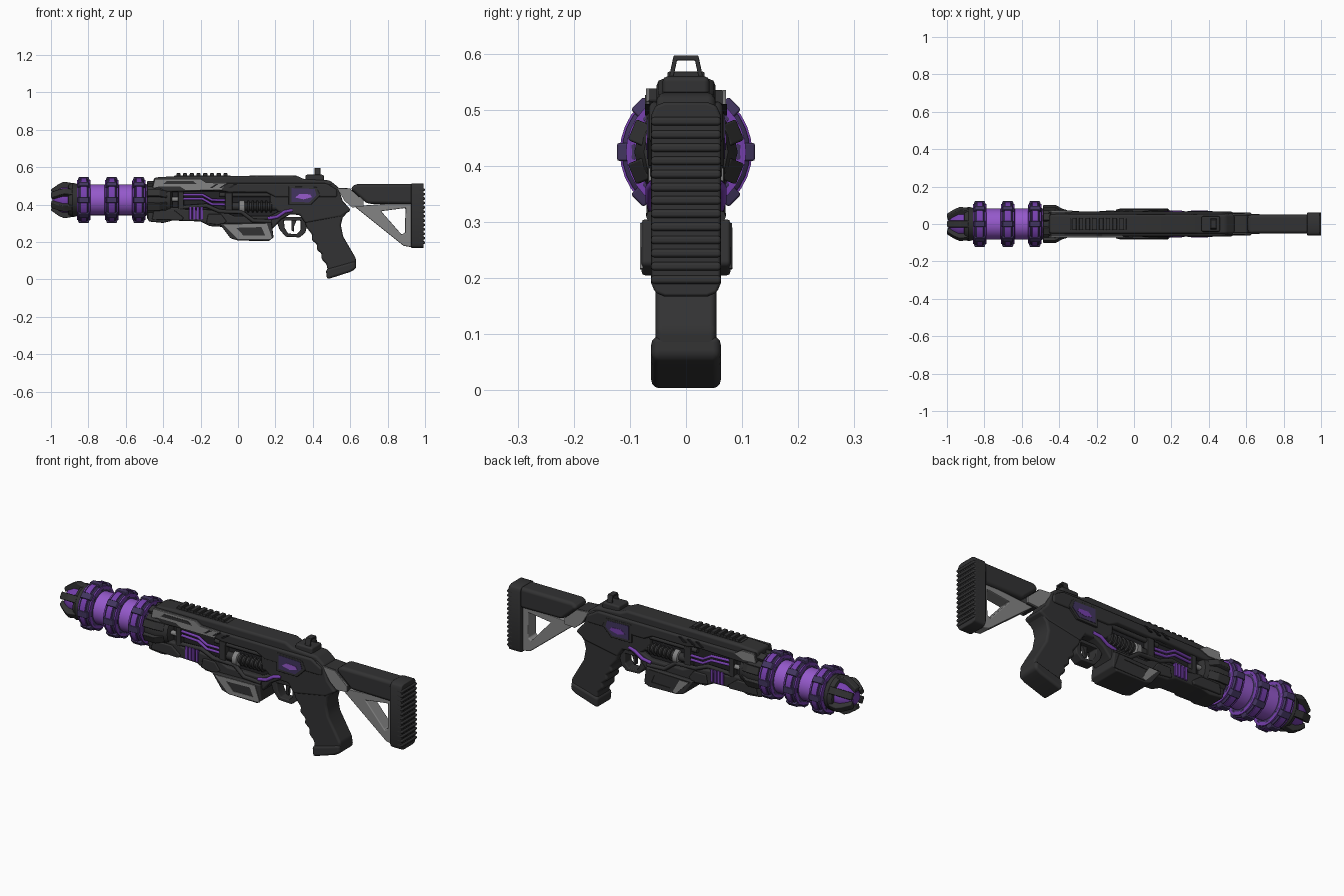
import bpy, bmesh, math

CZ = 0.425  # height of the barrel axis


def material(name, rgb):
    m = bpy.data.materials.new(name)
    m.diffuse_color = (*rgb, 1)
    return m


DARK = material("dark_gunmetal", (0.032, 0.032, 0.033))
BLACK = material("black_recess", (0.017, 0.017, 0.019))
GREY = material("light_grey", (0.23, 0.23, 0.23))
GLOW = material("bright_purple", (0.30, 0.10, 0.60))
PURPLE = material("purple", (0.18, 0.05, 0.42))
DEEP = material("deep_purple", (0.055, 0.036, 0.115))


def finish(name, bm, mat, bevel=0.0, segments=2):
    bmesh.ops.recalc_face_normals(bm, faces=bm.faces)
    me = bpy.data.meshes.new(name)
    bm.to_mesh(me)
    bm.free()
    me.materials.append(mat)
    ob = bpy.data.objects.new(name, me)
    bpy.context.collection.objects.link(ob)
    bpy.ops.object.select_all(action='DESELECT')
    ob.select_set(True)
    bpy.context.view_layer.objects.active = ob
    bpy.ops.object.shade_smooth_by_angle(angle=math.radians(35))
    if bevel:
        b = ob.modifiers.new("bevel", 'BEVEL')
        b.width, b.segments, b.limit_method = bevel, segments, 'ANGLE'
        b.harden_normals = True
    return ob


def sweep(bm, outer, inner, place):
    """Extrude a profile, with an optional matching hole; place(u, v, end) gives the point."""
    n = len(outer)
    rows = [[bm.verts.new(place(*p, e)) for p in loop] for e in (0, 1)
            for loop in ([outer, inner] if inner else [outer])]
    half = len(rows) // 2
    for k in range(half):
        for i in range(n):
            j = (i + 1) % n
            bm.faces.new((rows[k][i], rows[k][j], rows[k + half][j], rows[k + half][i]))
    for e in (0, 1):
        if inner:
            a, b = rows[e * 2], rows[e * 2 + 1]
            for i in range(n):
                j = (i + 1) % n
                bm.faces.new((a[i], a[j], b[j], b[i]))
        else:
            bm.faces.new(rows[e])


def prism(name, pts, y0, y1, mat, bevel=0.006, inner=None, segments=2):
    bm = bmesh.new()
    sweep(bm, pts, inner, lambda x, z, e: (x, (y0, y1)[e], z))
    return finish(name, bm, mat, bevel, segments)


def cross(name, pts, x0, x1, mat, bevel=0.006, inner=None):
    bm = bmesh.new()
    sweep(bm, pts, inner, lambda y, z, e: ((x0, x1)[e], y, z))
    return finish(name, bm, mat, bevel)


def box(name, x0, x1, y0, y1, z0, z1, mat, bevel=0.004):
    return prism(name, [(x0, z0), (x1, z0), (x1, z1), (x0, z1)], y0, y1, mat, bevel)


def lathe(name, prof, mat, steps=32, y=0, z=CZ):
    bm = bmesh.new()
    rings = [[bm.verts.new((x, y + r * math.sin(2 * math.pi * i / steps),
                            z + r * math.cos(2 * math.pi * i / steps)))
              for i in range(steps)] for x, r in prof]
    for a, b in zip(rings, rings[1:]):
        for i in range(steps):
            j = (i + 1) % steps
            bm.faces.new((a[i], a[j], b[j], b[i]))
    bm.faces.new(rings[0])
    bm.faces.new(rings[-1])
    return finish(name, bm, mat)


def radial(name, pts, half, count, mat, bevel=0.003, turn=0.0):
    """Plates with an (x, radius) profile repeated around the barrel axis."""
    bm = bmesh.new()
    for k in range(count):
        a = 2 * math.pi * k / count + turn
        s, c = math.sin(a), math.cos(a)
        sweep(bm, pts, None, lambda x, r, e: (
            x, r * s + (2 * e - 1) * half * c, CZ + r * c - (2 * e - 1) * half * s))
    return finish(name, bm, mat, bevel)


def tube(name, pts, r, mat):
    cu = bpy.data.curves.new(name, 'CURVE')
    cu.dimensions, cu.bevel_depth, cu.bevel_resolution = '3D', r, 2
    sp = cu.splines.new('POLY')
    sp.points.add(len(pts) - 1)
    for p, q in zip(sp.points, pts):
        p.co = (*q, 1)
    cu.use_fill_caps = True
    cu.materials.append(mat)
    ob = bpy.data.objects.new(name, cu)
    bpy.context.collection.objects.link(ob)


# Muzzle: glowing core, base collar and tapering claws
lathe("muzzle_core", [(-0.992, 0.03), (-0.975, 0.052), (-0.94, 0.07), (-0.86, 0.072)], PURPLE, 16)
lathe("muzzle_collar", [(-0.915, 0.055), (-0.905, 0.082), (-0.885, 0.092), (-0.855, 0.085), (-0.85, 0.07)], DARK)
radial("muzzle_claws", [(-0.87, 0.05), (-0.87, 0.088), (-0.93, 0.098), (-0.96, 0.084), (-1.0, 0.056),
                        (-0.995, 0.032), (-0.95, 0.05)], 0.018, 6, DARK, 0.005)

# Energy chamber with three ribbed coils
lathe("energy_chamber", [(-0.87, 0.082), (-0.47, 0.082)], GLOW)
for cx in (-0.825, -0.675, -0.53):
    lathe("coil_ring", [(cx - 0.038, 0.08), (cx - 0.034, 0.1), (cx - 0.02, 0.114),
                        (cx + 0.02, 0.114), (cx + 0.034, 0.1), (cx + 0.038, 0.08)], DEEP)
    lathe("coil_band", [(cx - 0.016, 0.1), (cx - 0.014, 0.118), (cx + 0.014, 0.118), (cx + 0.016, 0.1)], PURPLE)
    for d in (-0.031, 0.031):
        lathe("coil_rim", [(cx + d - 0.005, 0.09), (cx + d - 0.004, 0.107),
                           (cx + d + 0.004, 0.107), (cx + d + 0.005, 0.09)], PURPLE)
    radial("coil_clamps", [(cx - 0.038, 0.09), (cx - 0.026, 0.123), (cx + 0.026, 0.123), (cx + 0.038, 0.09)],
           0.016, 8, DEEP, 0.004)

# Barrel collar and its clamps
lathe("barrel_collar", [(-0.49, 0.07), (-0.485, 0.09), (-0.42, 0.092), (-0.36, 0.075), (-0.35, 0.05)], DARK, 16)
radial("collar_clamps", [(-0.49, 0.07), (-0.485, 0.104), (-0.42, 0.104), (-0.38, 0.08), (-0.38, 0.06)],
       0.02, 8, DARK, 0.004, math.pi / 8)

# Receiver: recessed core, upper cover, shoulders, rear body
box("inner_core", -0.45, 0.24, -0.034, 0.034, 0.33, 0.5, BLACK)
prism("upper_cover", [(-0.46, 0.475), (-0.45, 0.545), (-0.34, 0.552), (0.31, 0.556), (0.35, 0.538),
                      (0.49, 0.53), (0.54, 0.49), (0.54, 0.46)], -0.053, 0.053, DARK, 0.014)
prism("cover_shoulder", [(-0.46, 0.465), (-0.455, 0.515), (0.47, 0.515), (0.53, 0.48), (0.53, 0.44),
                         (0.2, 0.44), (0.15, 0.465), (-0.05, 0.465), (-0.1, 0.475)], -0.066, 0.066, DARK, 0.01)
prism("rear_body", [(0.17, 0.4), (0.17, 0.5), (0.5, 0.51), (0.54, 0.48), (0.56, 0.42), (0.605, 0.37),
                    (0.55, 0.335), (0.36, 0.3), (0.33, 0.345), (0.23, 0.35)], -0.058, 0.058, DARK, 0.012)
prism("lower_handguard", [(-0.485, 0.37), (-0.48, 0.31), (-0.4, 0.302), (-0.35, 0.315), (-0.2, 0.31),
                          (-0.15, 0.285), (0.18, 0.265), (0.23, 0.32), (0.3, 0.36), (0.24, 0.375),
                          (0.17, 0.34), (-0.02, 0.34), (-0.08, 0.365), (-0.18, 0.375), (-0.28, 0.375),
                          (-0.32, 0.385), (-0.45, 0.39)], -0.06, 0.06, DARK, 0.01)

# Top rail and rear sight
box("rail_base", -0.34, -0.04, -0.03, 0.03, 0.54, 0.557, DARK)
for i in range(8):
    x = -0.33 + i * 0.036
    box("rail_tooth", x, x + 0.022, -0.033, 0.033, 0.553, 0.568, DARK, 0.003)
box("sight_base", 0.36, 0.46, -0.042, 0.042, 0.52, 0.56, DARK, 0.01)
cross("sight_arch", [(-0.032, 0.55), (-0.022, 0.597), (0.022, 0.597), (0.032, 0.55)], 0.41, 0.44, DARK, 0.002,
      [(-0.022, 0.56), (-0.016, 0.588), (0.016, 0.588), (0.022, 0.56)])

# Side panels: dark backing with a light face, long on one side, short on the other
long_panel = [(-0.455, 0.49), (-0.445, 0.538), (-0.2, 0.538), (-0.17, 0.518), (-0.06, 0.515),
              (-0.09, 0.478), (-0.28, 0.478), (-0.31, 0.497), (-0.42, 0.497)]
prism("long_panel_backing", long_panel, -0.067, -0.045, DARK, 0.002)
prism("long_panel_face", long_panel, -0.071, -0.066, GREY, 0)
prism("long_panel_inset", [(-0.4, 0.51), (-0.38, 0.526), (-0.24, 0.526), (-0.22, 0.51)], -0.073, -0.069, DARK, 0)
short_panel = [(-0.455, 0.49), (-0.445, 0.535), (-0.37, 0.535), (-0.33, 0.51), (-0.38, 0.49)]
prism("short_panel_backing", short_panel, 0.045, 0.067, DARK, 0.002)
prism("short_panel_face", short_panel, 0.066, 0.071, GREY, 0)

for s in (-1, 1):
    def side(a, b):
        return sorted((s * a, s * b))

    # Cooling slots on the cover
    for i in range(3):
        x = -0.15 + i * 0.05
        prism("cover_slot", [(x, 0.49), (x + 0.015, 0.49), (x + 0.045, 0.51), (x + 0.03, 0.51)],
              *side(0.06, 0.073), BLACK, 0)
    # Glowing window in the rear body
    prism("window_frame", [(0.27, 0.4), (0.27, 0.498), (0.42, 0.494), (0.44, 0.45), (0.39, 0.4)],
          *side(0.055, 0.068), DARK, 0.003)
    prism("window", [(0.285, 0.415), (0.285, 0.488), (0.41, 0.484), (0.42, 0.45), (0.38, 0.412)],
          *side(0.06, 0.0695), DEEP, 0)
    prism("window_glow", [(0.305, 0.438), (0.33, 0.458), (0.385, 0.455), (0.395, 0.44), (0.35, 0.428)],
          *side(0.06, 0.071), GLOW if s < 0 else PURPLE, 0)
    # Energy cables and pipes in the open middle
    for k in range(2):
        d = -0.022 * k
        tube("energy_cable", [(-0.3, s * 0.05, 0.453 + d), (-0.19, s * 0.058, 0.453 + d),
                              (-0.14, s * 0.058, 0.425 + d), (-0.04, s * 0.052, 0.422 + d)], 0.0075, PURPLE)
    tube("rear_cable", [(0.16, s * 0.06, 0.325), (0.21, s * 0.063, 0.335),
                        (0.25, s * 0.063, 0.362), (0.29, s * 0.055, 0.37)], 0.009, PURPLE)
    tube("dark_pipe", [(-0.3, s * 0.05, 0.385), (-0.17, s * 0.058, 0.395), (-0.1, s * 0.058, 0.365),
                       (0.02, s * 0.055, 0.36), (0.08, s * 0.06, 0.315), (0.18, s * 0.06, 0.31)], 0.011, DARK)
    tube("upper_pipe", [(-0.1, s * 0.045, 0.452), (0.2, s * 0.045, 0.452)], 0.012, DARK)
    lathe("gas_piston", [(-0.42, 0.012), (-0.3, 0.012)], GREY, 12, s * 0.045, 0.428)
    box("front_bracket", -0.45, -0.39, *side(0.03, 0.064), 0.38, 0.47, DARK)
    box("middle_bracket", -0.32, -0.29, *side(0.03, 0.06), 0.375, 0.47, DARK)
    box("rear_bracket", -0.07, -0.03, *side(0.03, 0.062), 0.36, 0.465, DARK)
    # Springs, with one light collar
    lathe("spring_core", [(-0.03, 0.022), (0.2, 0.022)], DARK, 12, s * 0.035, 0.39)
    lathe("spring_collar", [(0.005, 0.03), (0.008, 0.038), (0.034, 0.038), (0.037, 0.03)], GREY, 14, s * 0.03, 0.385)
    for i in range(6):
        x = 0.048 + i * 0.024
        lathe("spring_coil", [(x, 0.02), (x + 0.003, 0.032), (x + 0.011, 0.032), (x + 0.014, 0.02)],
              DARK, 14, s * 0.033, 0.39)
    # Glowing vent bars on the handguard
    for i in range(4):
        x = -0.262 + i * 0.02
        box("vent_bar", x, x + 0.015, *side(0.05, 0.067), 0.32, 0.388, PURPLE, 0.003)
    # Handguard armour
    prism("handguard_armour", [(-0.46, 0.32), (-0.45, 0.37), (-0.34, 0.37), (-0.29, 0.33), (-0.3, 0.315)],
          *side(0.05, 0.07), DARK, 0.005)
    prism("handguard_ridge", [(-0.17, 0.3), (-0.16, 0.35), (-0.09, 0.35), (-0.06, 0.31), (-0.09, 0.29)],
          *side(0.05, 0.068), DARK, 0.005)
    # Light plates on the stock joint
    prism("stock_joint_plate", [(0.53, 0.488), (0.6, 0.483), (0.67, 0.42), (0.67, 0.39), (0.61, 0.385), (0.57, 0.42)],
          *side(0.045, 0.053), GREY, 0)

# Magazine with a framed side plate
prism("magazine", [(-0.1, 0.3), (-0.04, 0.22), (0.0, 0.208), (0.165, 0.205), (0.19, 0.225), (0.18, 0.305)],
      -0.079, 0.079, DARK, 0.006)
frame = [(-0.078, 0.293), (0.155, 0.298), (0.183, 0.217), (0.0, 0.215)]
hole = [(-0.01, 0.276), (0.125, 0.28), (0.145, 0.236), (0.03, 0.234)]
prism("magazine_frame", frame, -0.082, -0.077, GREY, 0, hole)
prism("magazine_back_frame", frame, 0.077, 0.082, DARK, 0, hole)
prism("magazine_back_corner", [(-0.07, 0.29), (-0.02, 0.29), (0.02, 0.22), (0.0, 0.216)], 0.077, 0.083, GREY, 0)

# Trigger and guard
prism("trigger_guard", [(0.2, 0.335), (0.38, 0.335), (0.36, 0.25), (0.33, 0.225), (0.255, 0.228), (0.22, 0.27)],
      -0.028, 0.028, DARK, 0.005,
      [(0.245, 0.315), (0.335, 0.315), (0.335, 0.265), (0.315, 0.243), (0.268, 0.245), (0.25, 0.275)])
prism("trigger", [(0.285, 0.32), (0.315, 0.32), (0.3, 0.285), (0.298, 0.255), (0.285, 0.262)], -0.01, 0.01, DARK, 0.003)

# Pistol grip with finger notches
prism("grip", [(0.35, 0.34), (0.365, 0.28), (0.4, 0.235), (0.392, 0.212), (0.425, 0.185), (0.42, 0.16),
               (0.45, 0.135), (0.445, 0.11), (0.475, 0.08), (0.48, 0.04), (0.63, 0.075), (0.632, 0.11),
               (0.6, 0.165), (0.562, 0.23), (0.55, 0.29), (0.56, 0.33), (0.59, 0.365), (0.5, 0.4)],
      -0.054, 0.054, DARK, 0.02, None, 3)
prism("grip_base", [(0.475, 0.0), (0.6, 0.04), (0.632, 0.058), (0.63, 0.1), (0.56, 0.08), (0.47, 0.055)],
      -0.062, 0.062, DARK, 0.014, None, 3)

# Stock: joint, cheek tube, strut and ribbed butt pad
prism("stock_joint", [(0.53, 0.49), (0.6, 0.487), (0.67, 0.42), (0.67, 0.39), (0.61, 0.385), (0.57, 0.42)],
      -0.048, 0.048, DARK, 0.004)
prism("cheek_tube", [(0.6, 0.485), (0.625, 0.51), (0.94, 0.51), (0.94, 0.402), (0.69, 0.405)],
      -0.05, 0.05, DARK, 0.018, None, 3)
prism("stock_strut", [(0.62, 0.392), (0.94, 0.415), (0.94, 0.17), (0.885, 0.18)], -0.034, 0.034, GREY, 0.006,
      [(0.765, 0.365), (0.895, 0.382), (0.893, 0.25), (0.875, 0.24)])
pad = [(sy * (0.038 + 0.024 * math.cos(t)), z + sz * 0.024 * math.sin(t))
       for sy, sz, z, ts in ((1, 1, 0.49, (0, 1, 2)), (-1, 1, 0.49, (2, 1, 0)),
                             (-1, -1, 0.191, (0, 1, 2)), (1, -1, 0.191, (2, 1, 0)))
       for t in [k * math.pi / 4 for k in ts]]
cross("butt_pad", pad, 0.925, 0.993, DARK, 0.006)
for i in range(13):
    z = 0.19 + i * 0.0235
    box("pad_rib", 0.965, 1.0, -0.0625, 0.0625, z, z + 0.015, DARK, 0.006)
